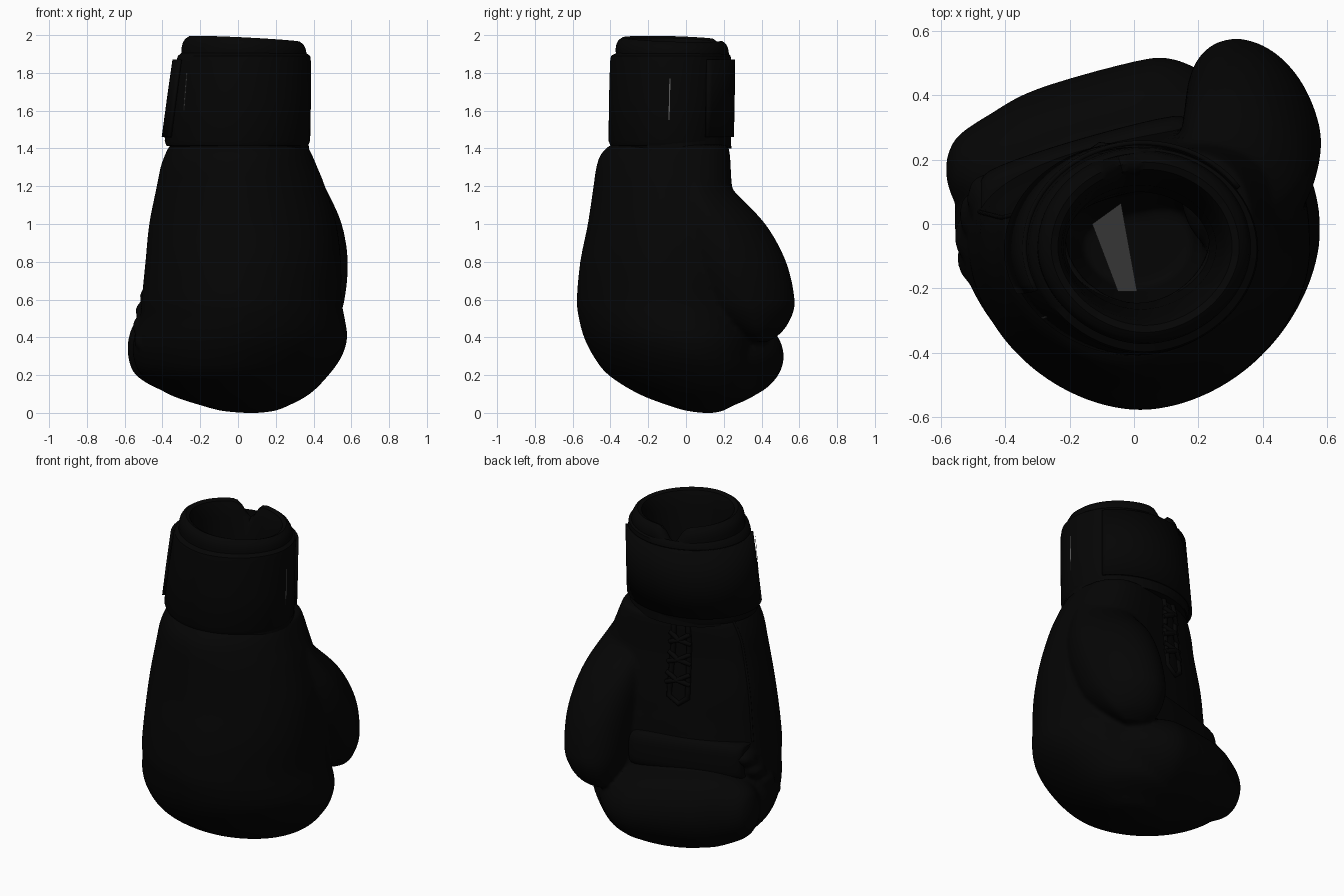
import bpy, bmesh, math

old = bpy.data.objects.get("Cube")
if old:
    bpy.data.objects.remove(old, do_unlink=True)


def material(name, value):
    m = bpy.data.materials.new(name)
    m.use_nodes = True
    colour = (value, value, value, 1)
    m.diffuse_color = colour
    m.node_tree.nodes["Principled BSDF"].inputs["Base Color"].default_value = colour
    return m


BLACK = material("black leather", 0.0014)
GREY = material("grey label", 0.11)
SIDES = 72


def section(row, t, back=2.0, front=1.88, shear=0.0, mid=0.5):
    """Point of a rounded cross-section; row = height, x range, y range."""
    h, x0, x1, y0, y1 = row
    c, s = math.cos(t), math.sin(t)
    e = 2 / (back if s > 0 else front)
    ym = y0 + mid * (y1 - y0)
    x = (x0 + x1) / 2 + (x1 - x0) / 2 * math.copysign(abs(c) ** e, c)
    y = ym + ((y1 - ym) if s > 0 else (ym - y0)) * math.copysign(abs(s) ** e, s)
    return x, y + shear * x * max(s, 0), h


def body_section(row, t):
    """Round near the knuckles, flatter and slanted on the palm."""
    k = max(0, min(1, (row[0] - .3) / .4))
    return section(row, t, back=2.1 + .7 * k, shear=.05 + .15 * k, mid=.58, front=1.84)


def bar_section(row, t):
    return section(row, t, back=3.5, front=3.5)


def thumb_section(row, t):
    x, y, z = section(row, t)
    return x - .05 * max(math.sin(t), 0), y, z


def smooth_rows(rows, steps=5):
    """Resample the rows along a smooth curve."""
    out = []
    for i in range(len(rows) - 1):
        a, b, c, d = (rows[min(max(i + k, 0), len(rows) - 1)] for k in (-1, 0, 1, 2))
        for j in range(steps):
            u = j / steps
            out.append([q + u / 2 * (r - p + u * (2 * p - 5 * q + 4 * r - s + u * (3 * (q - r) + s - p)))
                        for p, q, r, s in zip(a, b, c, d)])
    return out + [rows[-1]]


def finish(name, bm, mat=BLACK):
    bmesh.ops.recalc_face_normals(bm, faces=bm.faces)
    mesh = bpy.data.meshes.new(name)
    bm.to_mesh(mesh)
    bm.free()
    ob = bpy.data.objects.new(name, mesh)
    bpy.context.collection.objects.link(ob)
    mesh.materials.append(mat)
    bpy.ops.object.select_all(action="DESELECT")
    ob.select_set(True)
    bpy.context.view_layer.objects.active = ob
    bpy.ops.object.shade_smooth_by_angle(angle=math.radians(40))
    return ob


def loft(name, rows, shape=section, sideways=False, loop=False, arc=None):
    """Skin a stack of sections, upward or sideways along x."""
    bm = bmesh.new()
    start, end = arc or (0, 2 * math.pi)
    count = SIDES if not arc else SIDES // 2
    rings = []
    for row in rows:
        ring = []
        for i in range(count + (1 if arc else 0)):
            p = shape(row, start + (end - start) * i / count)
            if sideways:
                p = p[2], p[0], p[1]
            ring.append(bm.verts.new(p))
        rings.append(ring)
    pairs = list(zip(rings, rings[1:]))
    if loop:
        pairs.append((rings[-1], rings[0]))
    for a, b in pairs:
        for i in range(count):
            k = (i + 1) % len(a)
            bm.faces.new((a[i], a[k], b[k], b[i]))
    if not loop and not arc:
        bm.faces.new(rings[0][::-1])
        bm.faces.new(rings[-1])
    return finish(name, bm)


def tube(name, points, radius):
    cu = bpy.data.curves.new(name, "CURVE")
    cu.dimensions = "3D"
    cu.bevel_depth = radius
    cu.bevel_resolution = 2
    cu.use_fill_caps = True
    sp = cu.splines.new("POLY")
    sp.points.add(len(points) - 1)
    for q, p in zip(sp.points, points):
        q.co = (*p, 1)
    cu.materials.append(BLACK)
    ob = bpy.data.objects.new(name, cu)
    bpy.context.collection.objects.link(ob)


# Padded hand body with a hollow reaching down from the wrist
body_rows = smooth_rows([
    (0, .03, .11, .09, .14), (.01, -.08, .19, .01, .19), (.035, -.18, .26, -.08, .24), (.1, -.37, .38, -.25, .37),
    (.2, -.51, .48, -.41, .41), (.3, -.555, .55, -.49, .4), (.4, -.55, .578, -.54, .36),
    (.5, -.52, .565, -.567, .31), (.6, -.51, .548, -.578, .28), (.8, -.49, .545, -.56, .26),
    (1, -.47, .52, -.52, .24), (1.2, -.43, .46, -.49, .215), (1.3, -.41, .42, -.475, .212),
    (1.37, -.385, .39, -.45, .21), (1.42, -.36, .365, -.4, .2)])
hollow = [(1.42, -.21, .235, -.245, .1), (1.2, -.22, .23, -.25, .09), (1, -.16, .18, -.2, .04)]
padding = [loft("hand_body", body_rows + hollow, body_section)]

# Curled finger padding, lofted sideways
padding.append(loft("finger_roll", smooth_rows([
    (-.583, .14, .2, .3, .38), (-.55, .06, .27, .21, .47), (-.45, 0, .34, .14, .53),
    (-.3, 0, .42, .09, .55), (0, 0, .505, .07, .53), (.12, 0, .513, .08, .51),
    (.24, 0, .455, .12, .48), (.35, 0, .35, .18, .43), (.43, .06, .23, .25, .36)]), sideways=True))

# Thumb, leaning inward at the back
padding.append(loft("thumb", smooth_rows([
    (1.38, .24, .33, 0, .12), (1.28, .19, .41, -.08, .19), (1.18, .15, .47, -.1, .25), (1, .15, .55, -.08, .42),
    (.8, .16, .582, -.02, .53), (.6, .17, .565, .08, .575), (.5, .19, .53, .17, .555),
    (.42, .23, .47, .28, .5), (.375, .31, .39, .36, .43)]), thumb_section))

# Puckered leather on the little finger side
for x, y, z in ((-.465, .08, .62), (-.49, .03, .54), (-.505, -.04, .46), (-.495, -.11, .38)):
    bm = bmesh.new()
    bmesh.ops.create_uvsphere(bm, u_segments=20, v_segments=12, radius=1)
    pucker = finish("leather_pucker", bm)
    pucker.scale = (.055, .08, .045)
    pucker.location = (x, y, z)
    pucker.rotation_euler = (.35, 0, 0)
    padding.append(pucker)

# Blend the padding into one stuffed shape
bpy.context.view_layer.update()
bpy.ops.object.select_all(action="DESELECT")
for ob in padding:
    ob.select_set(True)
hand = padding[0]
bpy.context.view_layer.objects.active = hand
bpy.ops.object.join()
remesh = hand.modifiers.new("blend", "REMESH")
remesh.mode = "VOXEL"
remesh.voxel_size = .014
remesh.use_smooth_shade = True
soften = hand.modifiers.new("soften", "SMOOTH")
soften.factor = .5
soften.iterations = 7

# Grip bar across the palm
loft("palm_grip", smooth_rows([
    (-.47, .04, .1, .54, .68), (-.45, 0, .165, .5, .72), (-.2, .05, .255, .5, .73),
    (.12, .1, .335, .5, .73), (.17, .15, .3, .52, .7)]), bar_section, sideways=True)


def on_body(z, t, out=0.0):
    row = min(body_rows, key=lambda r: abs(r[0] - z))
    x, y, h = body_section(row, t)
    return x, y + out, z


# Panel seam down the palm edge
tube("panel_seam", [body_section(r, math.radians(162)) for r in body_rows if r[0] > .7], .007)

# Lace opening and crossed laces
MID, HALF = math.radians(99), math.radians(5)
heights = [1.4 - .04 * i for i in range(12)]
edge = [on_body(z, MID + HALF) for z in heights] + [on_body(.92, MID)]
edge += [on_body(z, MID - HALF) for z in reversed(heights)]
tube("lace_opening", edge, .016)
for i in range(3):
    z = 1.34 - .12 * i
    for side in (-1, 1):
        tube("lace", [on_body(z, MID - side * HALF * 1.3, .005), on_body(z - .03, MID, .035),
                      on_body(z - .06, MID + side * HALF * 1.3, .005)], .014)

# Hollow sleeve with a notched, tilted rim
NOTCH = math.radians(105)


def rim_section(row, t):
    x, y, z = section(row, t)
    k = max(0, min(1, (z - 1.75) / .2))
    dip = .1 * math.exp(-((t - NOTCH) / .17) ** 2)
    return x, y, z - k * (.05 * (x + .3) + .03 * (y + .35) + dip)


def inset(z, d):
    """Sleeve section that leans toward +x as it rises."""
    return z, -.35 + .09 * (z - 1.4) + d, .365 - d, -.375 + d, .23 - d


loft("cuff_sleeve", [inset(1.4, .13), inset(1.4, -.01), inset(1.84, .005), inset(1.9, .005), inset(1.94, .002),
                     inset(1.97, .007), inset(1.99, .018), inset(2.005, .038), inset(1.995, .06),
                     inset(1.96, .075), inset(1.9, .085), inset(1.7, .11), inset(1.41, .13)],
     rim_section, loop=True)

# Wrist strap
loft("wrist_strap", [
    (1.41, -.35, .35, -.38, .2), (1.415, -.38, .37, -.4, .23), (1.44, -.388, .382, -.41, .238),
    (1.65, -.36, .386, -.408, .24), (1.86, -.328, .386, -.402, .24), (1.89, -.318, .382, -.397, .236),
    (1.905, -.3, .36, -.37, .22)], loop=True)

# Overlapping strap end, laid over the strap
flap = loft("strap_end", [(1.46, -.397, .391, -.413, .247), (1.66, -.37, .392, -.411, .251),
                          (1.87, -.34, .391, -.405, .253)], arc=(math.radians(35), math.radians(205)))
mod = flap.modifiers.new("thickness", "SOLIDIFY")
mod.thickness = .014
mod.offset = 0


def plate(name, points):
    bm = bmesh.new()
    bm.faces.new([bm.verts.new(p) for p in points])
    finish(name, bm, GREY)


# Grey label slivers and inner tongue
plate("side_label", [(.389, -.093, 1.55), (.389, -.087, 1.55), (.389, -.082, 1.77), (.389, -.088, 1.77)])
plate("front_label", [(-.29, -.29, 1.6), (-.284, -.295, 1.6), (-.268, -.29, 1.8), (-.274, -.285, 1.8)])
plate("inner_tongue", [(-.13, 0, 1.42), (-.05, -.21, 1.25), (.01, -.21, 1.25), (-.04, .065, 1.45)])
